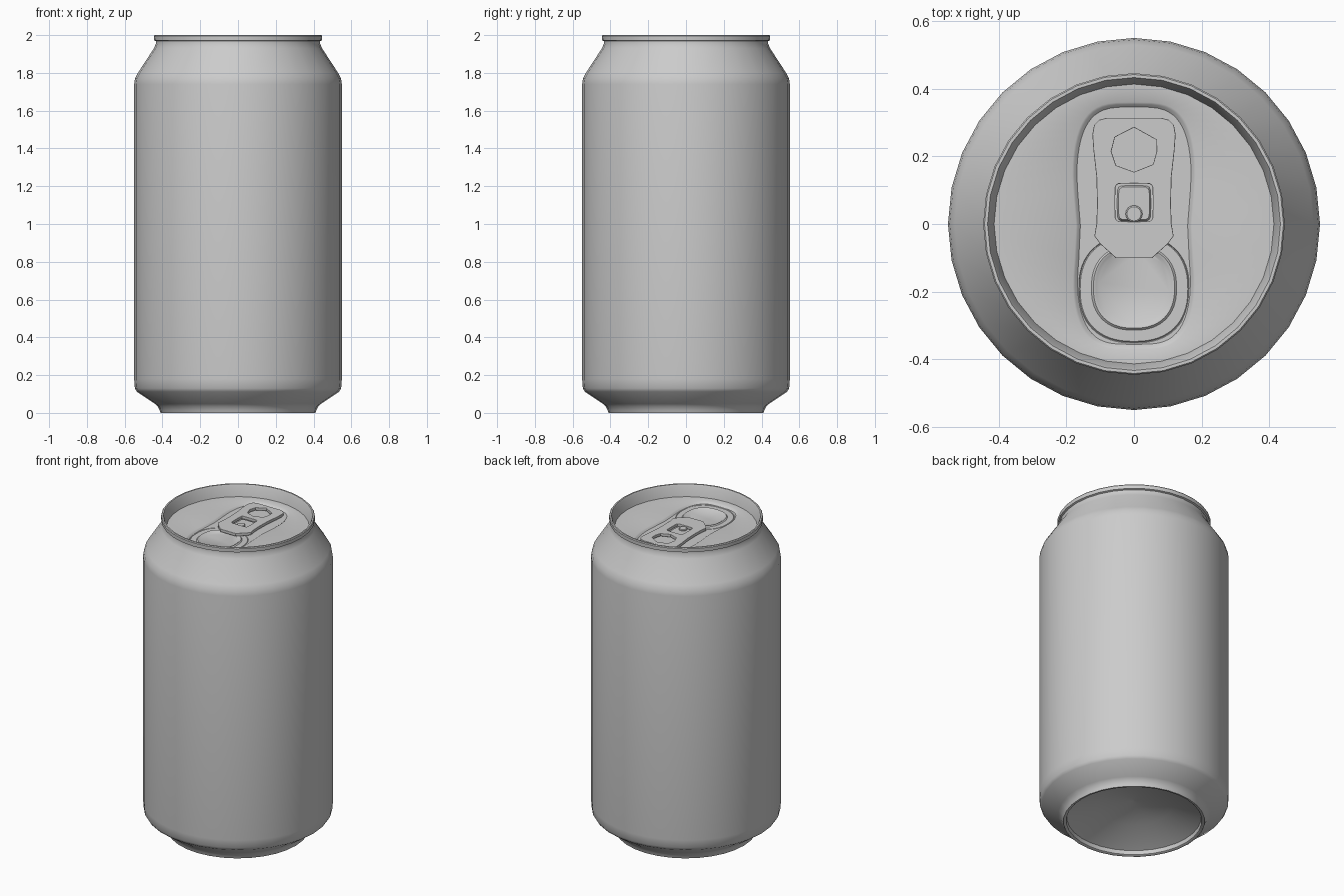
import bpy, bmesh
from math import cos, sin, pi, radians, exp

cube = bpy.data.objects.get("Cube")
if cube:
    bpy.data.objects.remove(cube)

metal = bpy.data.materials.new("brushed grey metal")
metal.use_nodes = True
GREY = (0.6, 0.6, 0.6, 1)
metal.diffuse_color = GREY
metal.node_tree.nodes["Principled BSDF"].inputs["Base Color"].default_value = GREY


def smooth(obj, angle):
    bpy.ops.object.select_all(action='DESELECT')
    obj.select_set(True)
    bpy.context.view_layer.objects.active = obj
    bpy.ops.object.shade_smooth_by_angle(angle=radians(angle))


def stack(name, loops, angle, cap_start=False, cap_end=False):
    """Skin a series of closed loops that share one point count."""
    bm = bmesh.new()
    rings = [[bm.verts.new(p) for p in loop] for loop in loops]
    n = len(rings[0])
    for a, b in zip(rings, rings[1:]):
        for i in range(n):
            j = (i + 1) % n
            bm.faces.new((a[i], a[j], b[j], b[i]))
    if cap_start:
        bm.faces.new(rings[0][::-1])
    if cap_end:
        bm.faces.new(rings[-1])
    mesh = bpy.data.meshes.new(name)
    bm.to_mesh(mesh)
    bm.free()
    mesh.materials.append(metal)
    obj = bpy.data.objects.new(name, mesh)
    bpy.context.collection.objects.link(obj)
    smooth(obj, angle)
    return obj


def ring(r, z, n=32, y=0):
    return [(r * cos(2 * pi * i / n), y + r * sin(2 * pi * i / n), z) for i in range(n)]


def rounded(half_w, y_low, y_high, z, power=0.5, waist=0.0, n=64):
    """Rounded oblong loop, optionally pinched at its waist."""
    def bend(v):
        return abs(v) ** power * (1 if v >= 0 else -1)
    mid, half_h = (y_low + y_high) / 2, (y_high - y_low) / 2
    pts = []
    for i in range(n):
        a = 2 * pi * i / n
        y = mid + half_h * bend(sin(a))
        pinch = 1 - waist * exp(-((y + 0.02) / 0.13) ** 2)
        pts.append((half_w * bend(cos(a)) * pinch, y, z))
    return pts


# Can body: domed base, foot, wall, shoulder, neck, rim and inner rim wall
profile = [(0.002, 0.14), (0.22, 0.105), (0.39, 0.03), (0.393, 0.005), (0.4, 0), (0.41, 0),
           (0.415, 0.015), (0.425, 0.035), (0.44, 0.048), (0.535, 0.112), (0.546, 0.13),
           (0.55, 0.18), (0.55, 1.74), (0.545, 1.772), (0.53, 1.8), (0.445, 1.93),
           (0.435, 1.955), (0.435, 1.968), (0.445, 1.972), (0.446, 1.995), (0.442, 2),
           (0.433, 2), (0.428, 1.99), (0.413, 1.925)]
stack("can_body", [ring(r, z) for r, z in profile], 40, cap_start=True)

# Lid: flat panel, pinched recess, score line, mouth bead and mouth panel
LID, FLOOR = 1.928, 1.916


def recess(inset, z):
    return rounded(0.188 - inset, -0.37 + inset, 0.36 - inset, z, 0.55, 0.09)


def mouth(inset, z):
    return rounded(0.162 - inset, -0.35 + inset, -0.035 - inset * 0.8, z, 0.85)


lid_loops = [ring(0.416, LID, 64), recess(0, LID), recess(0.006, LID - 0.004),
             recess(0.014, FLOOR), mouth(-0.002, FLOOR), mouth(0, FLOOR - 0.003),
             mouth(0.003, FLOOR), mouth(0.036, FLOOR), mouth(0.042, FLOOR + 0.006),
             mouth(0.05, FLOOR + 0.004), mouth(0.058, FLOOR - 0.002)]
stack("lid", lid_loops, 40, cap_end=True)


# Pull tab: filled outline with finger hole and rivet window
def spline(curve, pts):
    s = curve.splines.new('POLY')
    s.points.add(len(pts) - 1)
    for p, (x, y) in zip(s.points, pts):
        p.co = (x, y, 0, 1)
    s.use_cyclic_u = True


half = [(0.08, 0.312), (0.102, 0.306), (0.116, 0.292), (0.121, 0.265), (0.118, 0.22),
        (0.109, 0.14), (0.107, 0.06), (0.109, 0), (0.115, -0.035), (0.098, -0.058),
        (0.052, -0.099)]
tab_curve = bpy.data.curves.new("pull_tab", 'CURVE')
tab_curve.dimensions = '2D'
tab_curve.fill_mode = 'BOTH'
tab_curve.extrude = 0.007
tab_curve.bevel_depth = 0.002
spline(tab_curve, half + [(-x, y) for x, y in reversed(half)])
spline(tab_curve, [(0.068, 0.25), (0, 0.288), (-0.058, 0.258), (-0.069, 0.215),
                   (-0.055, 0.172), (0, 0.152), (0.058, 0.175), (0.069, 0.215)])
spline(tab_curve, [(p[0], p[1]) for p in rounded(0.058, 0.005, 0.122, 0, 0.25, n=16)])
tab_curve.materials.append(metal)
tab = bpy.data.objects.new("pull_tab", tab_curve)
bpy.context.collection.objects.link(tab)
tab.location.z = FLOOR + 0.013
bpy.ops.object.select_all(action='DESELECT')
tab.select_set(True)
bpy.context.view_layer.objects.active = tab
bpy.ops.object.convert(target='MESH')
smooth(bpy.context.view_layer.objects.active, 30)

# Rivet plate in the window, and the rivet
stack("rivet_plate", [rounded(0.05, 0.008, 0.114, FLOOR, 0.3, n=16),
                      rounded(0.046, 0.012, 0.11, FLOOR + 0.008, 0.3, n=16)], 30, cap_end=True)
stack("rivet", [ring(0.025, FLOOR, 16, 0.03), ring(0.025, FLOOR + 0.013, 16, 0.03),
                ring(0.021, FLOOR + 0.016, 16, 0.03)], 30, cap_end=True)
